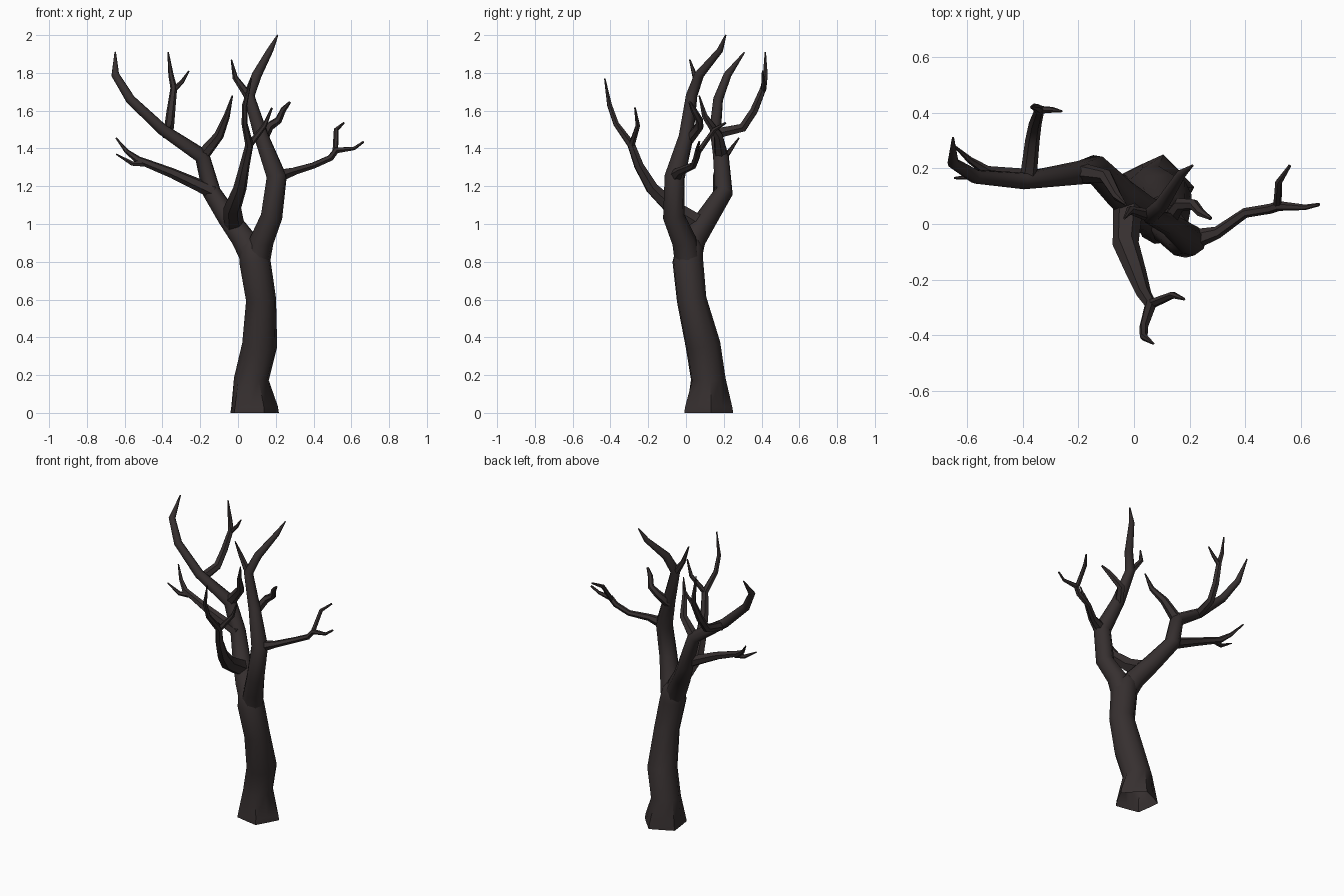
import bpy, bmesh, math
from mathutils import Vector

bark = bpy.data.materials.new("dark bark")
bark.diffuse_color = (0.037, 0.029, 0.029, 1)


def limb(name, pts, sides=6, flare=0.0, open_start=False):
    """Sweep a tapering polygon tube along points (x, y, z, radius)."""
    p = [Vector(q[:3]) for q in pts]
    bm = bmesh.new()
    rings, side = [], Vector((1, 0.13, 0))
    for i, q in enumerate(pts):
        # tangent halfway between the neighbouring segments
        a = (p[i] - p[i - 1]).normalized() if i else Vector()
        b = (p[i + 1] - p[i]).normalized() if i < len(p) - 1 else Vector()
        t = (a + b).normalized()
        side = side - t * side.dot(t)
        if side.length < 0.05:
            side = t.orthogonal()
        side.normalize()
        up = t.cross(side)
        ring = []
        for k in range(sides):
            ang = 2 * math.pi * k / sides
            # root flare fades out with height
            r = q[3] * (1 + flare * math.cos(5 * ang) * max(0, 1 - q[2] / 0.2))
            ring.append(bm.verts.new(p[i] + (side * math.cos(ang) + up * math.sin(ang)) * r))
        rings.append(ring)
    for lo, hi in zip(rings, rings[1:]):
        for k in range(sides):
            n = (k + 1) % sides
            bm.faces.new((lo[k], lo[n], hi[n], hi[k]))
    if not open_start:
        bm.faces.new(rings[0][::-1])
    bm.faces.new(rings[-1])
    me = bpy.data.meshes.new(name)
    bm.to_mesh(me)
    bm.free()
    me.materials.append(bark)
    ob = bpy.data.objects.new(name, me)
    bpy.context.collection.objects.link(ob)
    bpy.ops.object.select_all(action='DESELECT')
    ob.select_set(True)
    bpy.context.view_layer.objects.active = ob
    bpy.ops.object.shade_smooth_by_angle(angle=math.radians(50))


# trunk with flared foot
limb("trunk", [(.08, .115, 0, .125), (.08, .115, .03, .122), (.07, .117, .18, .093),
               (.115, .09, .36, .094), (.122, .03, .6, .08), (.09, .01, .8, .083),
               (.075, .02, .88, .072), (.07, .025, .92, .045)], 10, .1, True)

# right main limb up to the highest tip
limb("right_limb", [(.10, .01, .8, .07), (.125, -.01, .91, .065), (.178, -.065, 1.04, .058),
                    (.205, -.06, 1.25, .055), (.125, .0, 1.46, .04), (.058, .03, 1.68, .031),
                    (.1, .07, 1.79, .026), (.17, .18, 1.92, .017), (.21, .21, 2.0, .004)], 8)
limb("right_limb_inner_twig", [(.06, .03, 1.67, .024), (-.015, .05, 1.775, .015),
                               (-.035, .02, 1.87, .004)])
limb("right_limb_outer_twig", [(.125, .01, 1.44, .03), (.165, .07, 1.515, .025),
                               (.215, .07, 1.55, .02), (.24, .04, 1.605, .016),
                               (.275, .02, 1.645, .007)])

# right side branch with two twigs
limb("right_branch", [(.2, -.06, 1.25, .04), (.3, -.03, 1.28, .022), (.4, .04, 1.31, .018),
                      (.49, .055, 1.35, .018), (.52, .065, 1.39, .018),
                      (.615, .06, 1.40, .01), (.665, .07, 1.435, .006)])
limb("right_branch_twig", [(.515, .065, 1.38, .015), (.52, .15, 1.5, .013),
                           (.56, .21, 1.535, .006)])

# left main limb continuing to the far left tip
limb("left_limb", [(.09, .01, .8, .07), (.03, .04, .92, .066), (-.05, .11, 1.03, .058),
                   (-.14, .2, 1.17, .05), (-.19, .185, 1.36, .043), (-.4, .155, 1.5, .031),
                   (-.57, .17, 1.66, .026), (-.65, .22, 1.79, .021), (-.65, .31, 1.91, .004)], 8)
limb("left_limb_inner_twig", [(-.19, .185, 1.36, .036), (-.1, .17, 1.47, .026),
                              (-.06, .1, 1.57, .017), (-.03, .07, 1.68, .004)])
limb("left_limb_back_twig", [(-.38, .165, 1.48, .03), (-.365, .3, 1.51, .026),
                             (-.355, .36, 1.6, .023), (-.34, .41, 1.72, .018),
                             (-.355, .42, 1.79, .014), (-.37, .42, 1.91, .004)])
limb("left_limb_back_twiglet", [(-.34, .41, 1.71, .015), (-.295, .41, 1.755, .011),
                                (-.26, .405, 1.81, .004)])

# low left branch with forked end
limb("low_left_branch", [(-.13, .18, 1.17, .038), (-.35, .17, 1.27, .027),
                         (-.53, .19, 1.34, .02), (-.59, .23, 1.385, .012),
                         (-.645, .28, 1.455, .004)])
limb("low_left_twig", [(-.5, .185, 1.32, .018), (-.56, .17, 1.32, .013),
                       (-.645, .165, 1.37, .004)])

# front branch reaching forward, with forked end
limb("front_branch", [(-.02, .08, .99, .055), (-.03, -.07, 1.085, .047),
                      (.01, -.18, 1.19, .036), (.035, -.25, 1.31, .027),
                      (.06, -.29, 1.42, .022), (.035, -.37, 1.53, .016),
                      (.035, -.405, 1.63, .014), (.07, -.43, 1.77, .004)])
limb("front_twig", [(.055, -.29, 1.41, .018), (.14, -.255, 1.52, .013),
                    (.18, -.27, 1.615, .005)])
